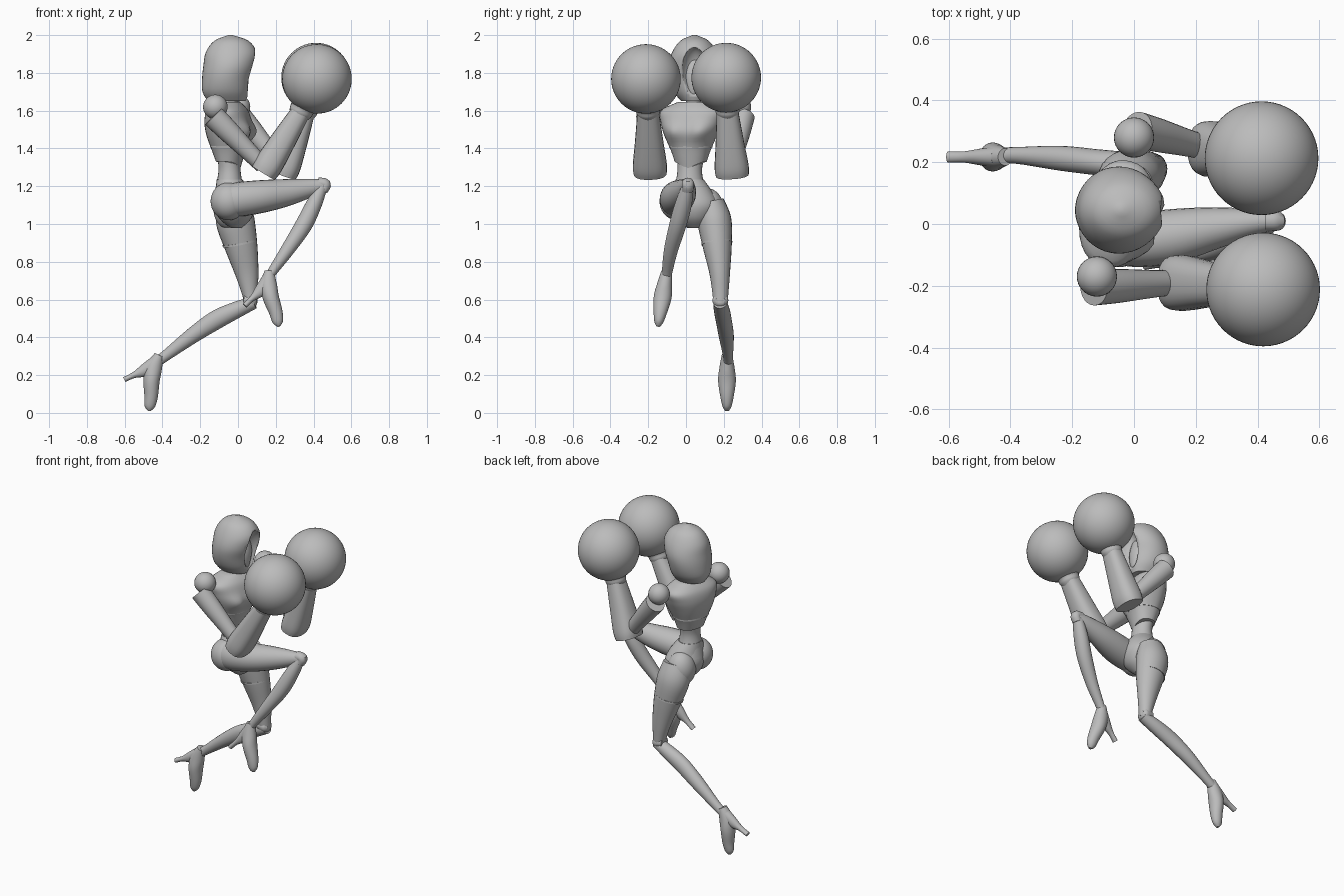
import bpy, bmesh, math
from mathutils import Vector, Matrix

cube = bpy.data.objects.get("Cube")
if cube:
    bpy.data.objects.remove(cube, do_unlink=True)

grey = bpy.data.materials.new("plain grey")
grey.use_nodes = True
tone = (0.5, 0.5, 0.5, 1)
grey.diffuse_color = tone
grey.node_tree.nodes["Principled BSDF"].inputs["Base Color"].default_value = tone


def finish(name, bm, angle=40):
    bmesh.ops.recalc_face_normals(bm, faces=bm.faces)
    mesh = bpy.data.meshes.new(name)
    bm.to_mesh(mesh)
    bm.free()
    mesh.materials.append(grey)
    ob = bpy.data.objects.new(name, mesh)
    bpy.context.collection.objects.link(ob)
    bpy.ops.object.select_all(action='DESELECT')
    ob.select_set(True)
    bpy.context.view_layer.objects.active = ob
    bpy.ops.object.shade_smooth_by_angle(angle=math.radians(angle))
    return ob


def smooth_path(rows, steps):
    """Catmull-Rom through rows of (x, y, z, depth radius, side radius)."""
    rows = [Vector(r) for r in rows]
    out = []
    for i in range(len(rows) - 1):
        a, b, c = rows[max(i - 1, 0)], rows[i], rows[i + 1]
        d = rows[min(i + 2, len(rows) - 1)]
        for k in range(steps):
            t = k / steps
            out.append(b + (c - a) * (t / 2) + (a * 2 - b * 5 + c * 4 - d) * (t * t / 2)
                       + (b * 3 - a - c * 3 + d) * (t ** 3 / 2))
    return out + [rows[-1]]


def loft(name, rows, side=(0, 1, 0), steps=5, sides=24, square=1.0, flat=False, shape=None):
    """Skin elliptical rings along a path; flat keeps the rings level."""
    path = smooth_path(rows, steps)
    bm = bmesh.new()
    rings = []
    for i, p in enumerate(path):
        nxt, prv = path[min(i + 1, len(path) - 1)], path[max(i - 1, 0)]
        along = Vector((0, 0, 1)) if flat else Vector((nxt - prv)[:3]).normalized()
        left = Vector(side)
        left = (left - along * left.dot(along)).normalized()
        depth = left.cross(along)
        ring = []
        for k in range(sides):
            a = math.tau * k / sides
            c, s = [math.copysign(abs(f) ** square, f) for f in (math.cos(a), math.sin(a))]
            co = Vector(p[:3]) + depth * c * max(p[3], .002) + left * s * max(p[4], .002)
            if shape:
                co = shape(co, c, s)
            ring.append(bm.verts.new(co))
        rings.append(ring)
    for r, q in zip(rings, rings[1:]):
        for k in range(sides):
            bm.faces.new((r[k], r[(k + 1) % sides], q[(k + 1) % sides], q[k]))
    bm.faces.new(rings[0])
    bm.faces.new(rings[-1])
    return finish(name, bm)


def ball(name, centre, radii, segments=40):
    bm = bmesh.new()
    bmesh.ops.create_uvsphere(bm, u_segments=segments, v_segments=segments // 2, radius=1)
    bmesh.ops.transform(bm, verts=bm.verts,
                        matrix=Matrix.Translation(centre) @ Matrix.Diagonal((*radii, 1)))
    return finish(name, bm)


# Hood, hollowed at the front
hood = loft("hood", [(-.06, .045, 1.65, .10, .07), (-.065, .045, 1.70, .123, .11),
                     (-.06, .045, 1.77, .13, .135), (-.045, .045, 1.84, .138, .14),
                     (-.035, .045, 1.91, .135, .118), (-.035, .045, 1.97, .09, .075),
                     (-.04, .045, 2.0, .01, .01)], flat=True, sides=40, steps=4)
cutter = ball("hood_opening_cutter", (.11, .045, 1.79), (.09, .075, .15))
cutter.hide_render = True
cutter.hide_viewport = True
cut = hood.modifiers.new("opening", 'BOOLEAN')
cut.object = cutter
cut.operation = 'DIFFERENCE'
cut.solver = 'EXACT'

# Face and neck
loft("face", [(.02, .04, 1.66, .015, .012), (0, .04, 1.71, .05, .045), (-.01, .045, 1.79, .065, .065),
              (-.02, .045, 1.88, .05, .06)], flat=True)
loft("neck", [(-.045, .035, 1.55, .06, .07), (-.035, .04, 1.63, .042, .042),
              (-.03, .04, 1.72, .04, .04)], flat=True)

# Torso, turned slightly towards the right side
turn = (.26, .97, 0)


def bust(co, front, left):
    # Bust swells forward, lower hem dips to a point at the front
    if front > 0:
        lobe = math.exp(-((co.z - 1.49) / .05) ** 2) * math.exp(-((abs(left) - .5) / .35) ** 2)
        co.x += .03 * lobe
        co.z -= .04 * front * (1 - abs(left)) * max(0, (1.42 - co.z) / .1)
    return co


loft("chest", [(-.05, .025, 1.33, .063, .085), (-.05, .025, 1.39, .085, .105),
               (-.05, .025, 1.47, .112, .14), (-.055, .03, 1.54, .115, .165),
               (-.055, .035, 1.60, .10, .17), (-.05, .04, 1.645, .06, .085)],
     side=turn, flat=True, square=.85, sides=32, shape=bust)
loft("waist", [(-.045, .025, 1.14, .085, .1), (-.045, .02, 1.22, .068, .075),
               (-.045, .02, 1.29, .058, .065), (-.05, .025, 1.36, .06, .075)], flat=True)
loft("pelvis", [(-.01, .045, .98, .03, .04), (-.015, .04, 1.03, .085, .095),
                (-.02, .035, 1.10, .11, .135), (-.025, .025, 1.17, .095, .115),
                (-.045, .02, 1.235, .068, .075)], side=(.2, .98, 0), flat=True)
ball("right_buttock", (-.05, -.045, 1.12), (.095, .095, .10))
ball("left_buttock", (-.045, .11, 1.08), (.085, .09, .11))

# Raised right leg
loft("right_thigh", [(-.09, -.07, 1.12, .075, .06), (0, -.055, 1.13, .09, .085),
                     (.12, -.04, 1.145, .087, .088), (.25, -.015, 1.165, .073, .07),
                     (.38, .005, 1.19, .05, .045), (.455, .01, 1.205, .032, .03)])
loft("right_knee", [(.425, .01, 1.215, .03, .032), (.462, .01, 1.21, .03, .032),
                    (.45, .008, 1.175, .025, .03)])
loft("right_shin", [(.445, .01, 1.2, .03, .032), (.40, -.015, 1.1, .042, .045),
                    (.345, -.045, .99, .045, .045), (.26, -.08, .86, .036, .037),
                    (.18, -.10, .745, .025, .028), (.165, -.105, .715, .024, .028)])

# Trailing left leg
loft("left_thigh", [(-.02, .13, 1.12, .08, .07), (-.015, .15, 1.02, .102, .09),
                    (.015, .165, .89, .088, .078), (.045, .178, .75, .064, .056),
                    (.062, .182, .64, .043, .043), (.068, .182, .58, .035, .038)])
loft("left_knee", [(.03, .182, .6, .03, .036), (.08, .182, .595, .038, .042),
                   (.1, .182, .595, .02, .025)])
loft("left_shin", [(.085, .18, .585, .034, .036), (-.02, .19, .54, .045, .042),
                   (-.12, .20, .49, .05, .042), (-.24, .213, .41, .042, .04),
                   (-.38, .222, .305, .029, .027), (-.43, .22, .27, .028, .028)])


def foot(name, ankle, pitch, roll):
    # Pointed shoe with a separate high heel
    place = (Matrix.Translation(ankle) @ Matrix.Rotation(math.radians(roll), 4, 'X')
             @ Matrix.Rotation(math.radians(pitch), 4, 'Y'))
    sole = [(.005, 0, .02, .026, .028), (-.012, 0, -.05, .044, .04), (-.012, 0, -.12, .043, .047),
            (0, 0, -.2, .036, .036), (.002, 0, -.255, .028, .024), (.004, 0, -.28, .008, .01)]
    heel = [(-.01, 0, -.03, .04, .035), (-.06, 0, -.075, .033, .027),
            (-.11, 0, -.108, .016, .018), (-.155, 0, -.14, .014, .018)]
    for part, rows in (("shoe", sole), ("heel", heel)):
        loft(name + "_" + part, rows).data.transform(place)


foot("right", (.165, -.105, .73), -10, -9)
foot("left", (-.425, .217, .287), 10, 0)


def arm(name, shoulder, upper, fore, fist):
    # Ball shoulder, flared sleeve, flared forearm, and round glove with a cuff
    ball(name + "_shoulder", shoulder, (.065,) * 3, 32)
    s, e = Vector(upper[0]), Vector(upper[1])
    rows = [(*s.lerp(e, t), r, r * .95) for t, r in ((0, .062), (.3, .058), (.7, .048), (1, .042))]
    loft(name + "_upper_arm", rows)
    s, e = Vector(fore[0]), Vector(fore[1])
    rows = [(*s.lerp(e, t), r, w) for t, r, w in
            ((0, .07, .088), (.15, .076, .09), (.5, .068, .076), (1, .052, .058))]
    loft(name + "_forearm", rows, square=.8)
    c = Vector(fist)
    rows = [(*e.lerp(c, t), r, r) for t, r in
            ((-.12, .05), (0, .062), (.15, .068), (.35, .10), (.6, .13))]
    loft(name + "_cuff", rows)
    ball(name + "_glove", fist, (.184,) * 3, 56)


arm("right", (-.12, -.17, 1.62), [(-.13, -.205, 1.57), (.13, -.19, 1.31)],
    [(.135, -.19, 1.27), (.33, -.20, 1.59)], (.418, -.212, 1.768))
arm("left", (0, .28, 1.62), [(.01, .305, 1.57), (.22, .25, 1.32)],
    [(.24, .245, 1.26), (.355, .22, 1.59)], (.413, .213, 1.775))

# Raised seam bands on the chest and the thigh
loft("chest_band", [(-.05, .025, 1.405, .094, .114), (-.05, .025, 1.415, .094, .114)],
     side=turn, flat=True, square=.85, sides=32)
loft("thigh_band", [(.008, .163, .905, .092, .082), (.01, .164, .895, .092, .082)])
